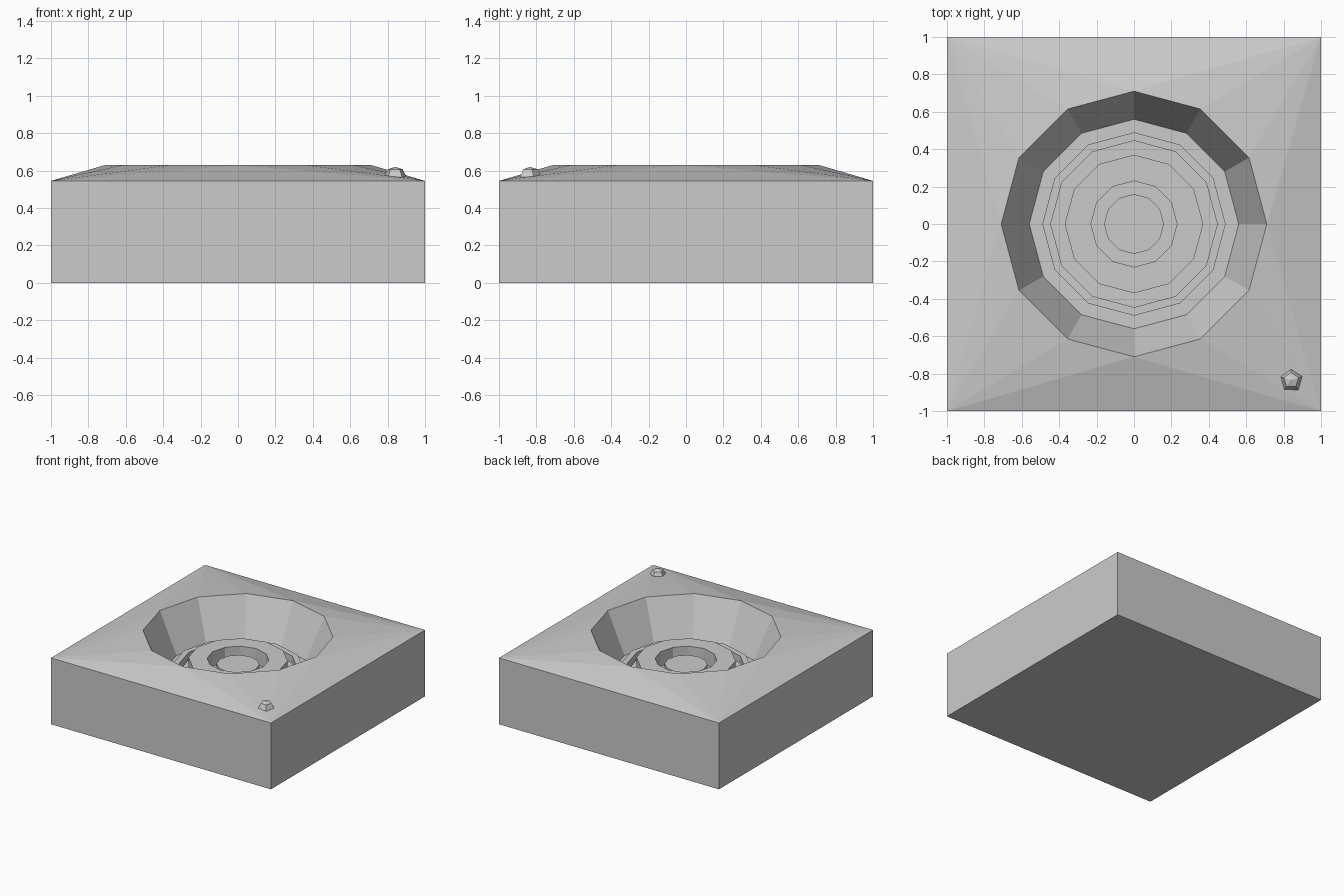
import bpy, bmesh
from math import sin, cos, pi

if "Cube" in bpy.data.objects:
    bpy.data.objects.remove(bpy.data.objects["Cube"])

SIDES = 12
FLOOR = 0.30


def finish(name, bm):
    bmesh.ops.remove_doubles(bm, verts=bm.verts, dist=1e-5)
    bmesh.ops.recalc_face_normals(bm, faces=bm.faces)
    me = bpy.data.meshes.new(name)
    bm.to_mesh(me)
    bm.free()
    ob = bpy.data.objects.new(name, me)
    bpy.context.collection.objects.link(ob)
    return ob


def ring(bm, r, z, n=SIDES, start=0.0, cx=0.0, cy=0.0):
    return [bm.verts.new((cx + r * cos(start + 2 * pi * i / n),
                          cy + r * sin(start + 2 * pi * i / n), z)) for i in range(n)]


def bridge(bm, a, b):
    n = len(a)
    for i in range(n):
        j = (i + 1) % n
        bm.faces.new((a[i], a[j], b[j], b[i]))


# housing: square block whose top rises to a round rim around a sunken bowl
bm = bmesh.new()
square = [(1, 1), (-1, 1), (-1, -1), (1, -1)]
low = [bm.verts.new((x, y, 0)) for x, y in square]
high = [bm.verts.new((x, y, 0.545)) for x, y in square]
bm.faces.new(low)
bridge(bm, low, high)
rim = ring(bm, 0.71, 0.63)
for c in range(4):
    for k in range(3):
        bm.faces.new((high[c], rim[3 * c + k], rim[(3 * c + k + 1) % SIDES]))
    bm.faces.new((high[c], rim[(3 * c + 3) % SIDES], high[(c + 1) % 4]))
bowl_floor = ring(bm, 0.56, FLOOR)
bridge(bm, rim, bowl_floor)
bm.faces.new(bowl_floor)
finish("housing", bm)


# concentric raised rings standing on the bowl floor
def tube(name, outer, inner, top):
    bm = bmesh.new()
    loops = [ring(bm, r, z) for r, z in
             ((outer, FLOOR), (outer, top), (inner, top), (inner, FLOOR))]
    for a, b in zip(loops, loops[1:]):
        bridge(bm, a, b)
    finish(name, bm)


tube("outer_ring", 0.49, 0.445, 0.36)
tube("middle_ring", 0.37, 0.23, 0.42)

# central disc
bm = bmesh.new()
a, b = ring(bm, 0.16, FLOOR), ring(bm, 0.16, 0.38)
bridge(bm, a, b)
bm.faces.new(b)
finish("centre_disc", bm)

# faceted corner button
bm = bmesh.new()
loops = [ring(bm, r, z, 5, pi / 2, 0.84, -0.835) for r, z in
         ((0.055, 0.535), (0.067, 0.56), (0.042, 0.607))]
bm.faces.new(loops[0])
for a, b in zip(loops, loops[1:]):
    bridge(bm, a, b)
tip = bm.verts.new((0.84, -0.835, 0.62))
for i in range(5):
    bm.faces.new((loops[2][i], loops[2][(i + 1) % 5], tip))
finish("corner_button", bm)
